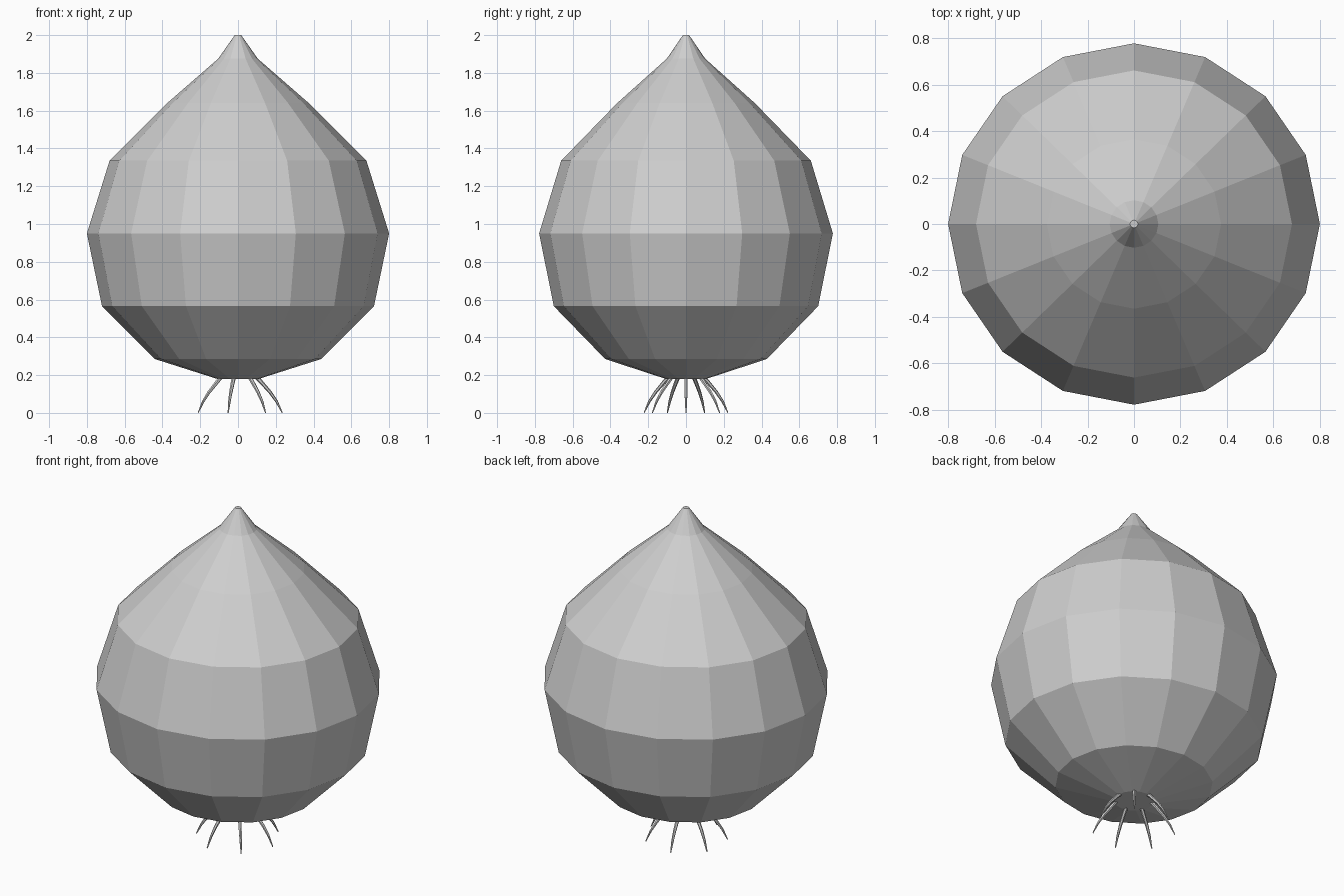
import bpy
import bmesh
from math import cos, sin, tau
from mathutils import Vector

SIDES = 16
ROOTS = 7
DEPTH = 0.972  # the bulb is slightly narrower front to back

cube = bpy.data.objects.get("Cube")
if cube:
    bpy.data.objects.remove(cube, do_unlink=True)


def make_material(name, colour):
    mat = bpy.data.materials.new(name)
    mat.use_nodes = True
    mat.diffuse_color = colour
    mat.node_tree.nodes["Principled BSDF"].inputs["Base Color"].default_value = colour
    return mat


def loft(name, rings, mat):
    """Skin a list of rings with flat quads and cap both ends."""
    bm = bmesh.new()
    loops = [[bm.verts.new(p) for p in ring] for ring in rings]
    for low, high in zip(loops, loops[1:]):
        n = len(low)
        for i in range(n):
            j = (i + 1) % n
            bm.faces.new((low[i], low[j], high[j], high[i]))
    bm.faces.new(loops[0][::-1])
    bm.faces.new(loops[-1])
    bmesh.ops.recalc_face_normals(bm, faces=bm.faces)
    mesh = bpy.data.meshes.new(name)
    bm.to_mesh(mesh)
    bm.free()
    mesh.materials.append(mat)
    obj = bpy.data.objects.new(name, mesh)
    bpy.context.collection.objects.link(obj)
    return obj


grey = make_material("light grey", (0.62, 0.62, 0.62, 1))

# Bulb: faceted lathe of (radius, height) pairs
profile = [(0.11, 0.18), (0.44, 0.285), (0.72, 0.565), (0.80, 0.95),
           (0.68, 1.335), (0.375, 1.64), (0.105, 1.875), (0.017, 2.0)]
angles = [tau * i / SIDES for i in range(SIDES)]
loft("bulb", [[(r * cos(a), DEPTH * r * sin(a), z) for a in angles]
              for r, z in profile], grey)

# Roots: thin bent tapering strands fanning out below the bulb
# Each entry is distance from the axis, height, strand radius
path = [(0.085, 0.2, 0.011), (0.115, 0.172, 0.011),
        (0.17, 0.11, 0.009), (0.205, 0.06, 0.007), (0.234, 0.0, 0.003)]
for k in range(ROOTS):
    a = tau * k / ROOTS
    out = Vector((cos(a), sin(a), 0))
    side = Vector((-sin(a), cos(a), 0))
    up = Vector((0, 0, 1))
    slant = (out + up * 0.6).normalized()
    rings = []
    for dist, z, r in path:
        centre = out * dist + up * z
        ring = []
        for i in range(6):
            t = tau * i / 6
            p = centre + (slant * cos(t) + side * sin(t)) * r
            ring.append((p.x, p.y * DEPTH, max(p.z, 0)))
        rings.append(ring)
    loft(f"root_{k + 1}", rings, grey)
